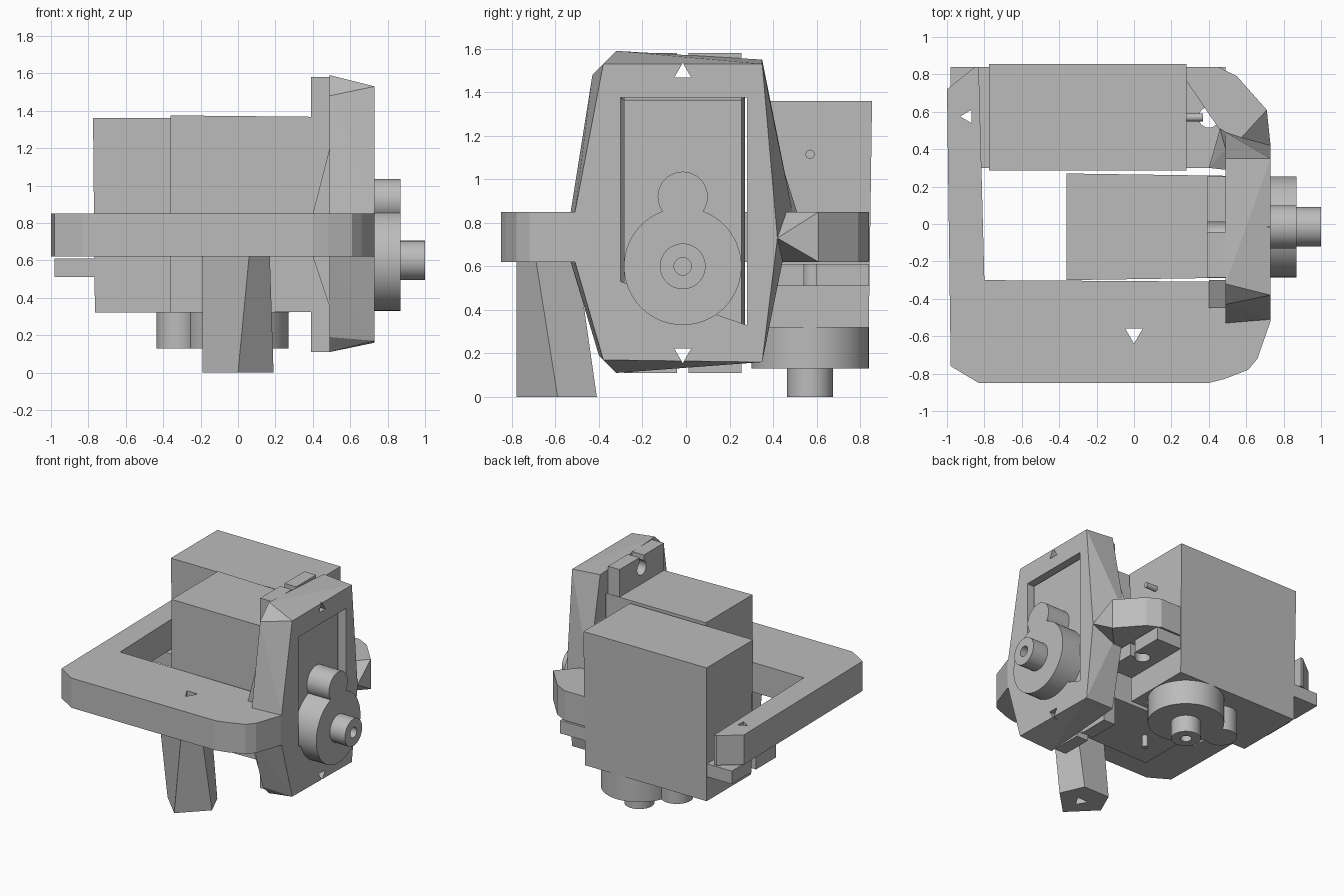
import bpy, bmesh, math
from mathutils import Matrix, Vector

if "Cube" in bpy.data.objects:
    bpy.data.objects.remove(bpy.data.objects["Cube"], do_unlink=True)

grey = bpy.data.materials.new("plain_grey")
grey.use_nodes = True
COLOUR = (0.5, 0.5, 0.5, 1)
grey.diffuse_color = COLOUR
grey.node_tree.nodes["Principled BSDF"].inputs["Base Color"].default_value = COLOUR


def finish(name, bm):
    bmesh.ops.recalc_face_normals(bm, faces=bm.faces)
    mesh = bpy.data.meshes.new(name)
    bm.to_mesh(mesh)
    bm.free()
    mesh.materials.append(grey)
    obj = bpy.data.objects.new(name, mesh)
    bpy.context.collection.objects.link(obj)
    return obj


def prism(name, base, top):
    """Solid between two matching rings of points."""
    bm = bmesh.new()
    a = [bm.verts.new(p) for p in base]
    b = [bm.verts.new(p) for p in top]
    bm.faces.new(a)
    bm.faces.new(b)
    for i in range(len(a)):
        j = (i + 1) % len(a)
        bm.faces.new((a[i], a[j], b[j], b[i]))
    return finish(name, bm)


def slab(name, outline, z0, z1):
    return prism(name, [(x, y, z0) for x, y in outline], [(x, y, z1) for x, y in outline])


def box(name, x0, x1, y0, y1, z0, z1):
    return slab(name, [(x0, y0), (x1, y0), (x1, y1), (x0, y1)], z0, z1)


def disc(name, x, y, r, z0, z1, sides=48, turn=0.0):
    ring = [(x + r * math.cos(turn + math.tau * i / sides),
             y + r * math.sin(turn + math.tau * i / sides)) for i in range(sides)]
    return slab(name, ring, z0, z1)


def hull(name, points):
    bm = bmesh.new()
    for p in points:
        bm.verts.new(p)
    out = bmesh.ops.convex_hull(bm, input=bm.verts)
    loose = [g for g in out["geom_interior"] if isinstance(g, bmesh.types.BMVert)]
    bmesh.ops.delete(bm, geom=loose, context='VERTS')
    bmesh.ops.dissolve_limit(bm, angle_limit=0.01, verts=bm.verts, edges=bm.edges)
    return finish(name, bm)


def combine(obj, tool, operation='DIFFERENCE', keep=False):
    mod = obj.modifiers.new("join", 'BOOLEAN')
    mod.operation, mod.object, mod.solver = operation, tool, 'EXACT'
    bpy.context.view_layer.objects.active = obj
    bpy.ops.object.modifier_apply(modifier=mod.name)
    if not keep:
        bpy.data.objects.remove(tool, do_unlink=True)


def smooth(obj):
    bpy.ops.object.select_all(action='DESELECT')
    obj.select_set(True)
    bpy.context.view_layer.objects.active = obj
    bpy.ops.object.shade_smooth_by_angle(angle=math.radians(30))


def both(outline, z0, z1):
    return [(x, y, z) for x, y in outline for z in (z0, z1)]


def servo(prefix, matrix):
    """Motor with its shaft on local z, tip at zero, long side along x."""
    far = [(-.28, -.285), (.775, -.285), (.775, .285), (-.28, .285)]
    near = [(-.275, -.27), (.765, -.27), (.765, .27), (-.275, .27)]
    body = prism(prefix + "_body", [(x, y, -1.36) for x, y in far],
                 [(x, y, -.32) for x, y in near])
    # mounting ears with keyhole slots
    ears = box(prefix + "_ears", -.49, .98, -.27, .27, -.61, -.51)
    for end, side in ((-.49, 1), (.98, -1)):
        hole = end + side * .09
        combine(ears, disc("cutter", hole, 0, .055, -.7, -.4, 24))
        x0, x1 = sorted((end - side * .1, hole))
        combine(ears, box("cutter", x0, x1, -.027, .027, -.7, -.4))
    # gear housing
    housing = disc(prefix + "_gear_housing", 0, 0, .27, -.33, -.13, 64)
    combine(housing, disc("tool", .32, 0, .115, -.33, -.13), 'UNION')
    # output shaft with a screw hole
    shaft = disc(prefix + "_shaft", 0, 0, .105, -.15, 0)
    combine(shaft, disc("cutter", 0, 0, .04, -.12, .1, 24))
    # cable stub
    cable = disc(prefix + "_cable", 0, 0, .021, .27, .37, 16)
    cable.data.transform(Matrix.Translation((0, 0, -1.115)) @ Matrix.Rotation(-math.pi / 2, 4, 'Y'))
    for part in (body, ears, housing, shaft, cable):
        part.data.transform(matrix)
    for part in (ears, housing, shaft, cable):
        smooth(part)


servo("back_servo", Matrix(((-1, 0, 0, 0), (0, 1, 0, .57), (0, 0, -1, 0), (0, 0, 0, 1))))
servo("side_servo", Matrix(((0, 0, 1, 1), (0, -1, 0, -.015), (1, 0, 0, .6), (0, 0, 0, 1))))

# front and right arms of the bracket
LOW, HIGH = .62, .85
arms = slab("bracket_arms", [
    (-.98, -.76), (-.83, -.85), (.4, -.85), (.48, -.83), (.61, -.78), (.66, -.72), (.73, -.52),
    (.73, -.31), (-.8, -.3), (-.83, .84), (-.85, .84), (-1, .72)], LOW, HIGH)

# twisted five-sided leg
leg = prism("leg",
            [(0, -.78, 0), (.19, -.59, 0), (.11, -.41, 0), (-.11, -.41, 0), (-.19, -.59, 0)],
            [(.06, -.78, .63), (.17, -.69, .63), (.12, -.5, .63), (-.13, -.5, .63), (-.19, -.69, .63)])

# side plate with tapered edges
plate_back = [(-.32, 1.59), (-.43, 1.48), (-.53, .85), (-.53, .62), (-.4, .19), (-.32, .11),
              (.35, .16), (.42, .62), (.49, .85), (.35, 1.55)]
plate_front = [(-.38, 1.53), (.35, 1.53), (.42, .73), (.35, .16), (-.38, .17), (-.51, .62), (-.51, .85)]
plate = hull("side_plate", [(.49, y, z) for y, z in plate_back] + [(.73, y, z) for y, z in plate_front])
window = [(-.3, .53), (.28, .33), (.28, 1.375), (-.3, 1.375)]
combine(plate, prism("cutter", [(.3, y, z) for y, z in window], [(.9, y, z) for y, z in window]))

# three-cornered screw holes
for z, turn in ((1.49, math.pi), (.2, 0)):
    cutter = disc("cutter", 0, 0, .045, -.3, .3, 3, turn)
    cutter.data.transform(Matrix.Translation((.6, -.015, z)) @ Matrix.Rotation(math.pi / 2, 4, 'Y'))
    combine(plate, cutter)
combine(arms, disc("cutter", -.89, .575, .04, .5, 1, 3, math.pi))
cutter = disc("cutter", 0, -.585, .055, -.1, 1, 3, -math.pi / 2)
combine(arms, cutter, keep=True)
combine(leg, cutter)

# gussets behind the plate
hull("front_gusset", both([(.4, -.3), (.4, -.45)], LOW, HIGH)
     + both([(.49, -.3), (.49, -.45)], .35, 1.2))
hull("back_gusset", both([(.4, .3), (.46, .51)], LOW, HIGH)
     + [(.49, .29, LOW), (.49, .29, 1.2), (.49, .4, 1.2), (.6, .4, LOW), (.6, .42, HIGH)])

# back arm reaching round to the back motor
hull("back_arm_corner", both([(.71, .61), (.55, .79), (.46, .5), (.5, .38)], LOW, HIGH)
     + [(.73, .42, .73)])
hull("back_arm_end", both([(.55, .79), (.45, .84), (.27, .84), (.27, .78), (.46, .5)], LOW, HIGH))
